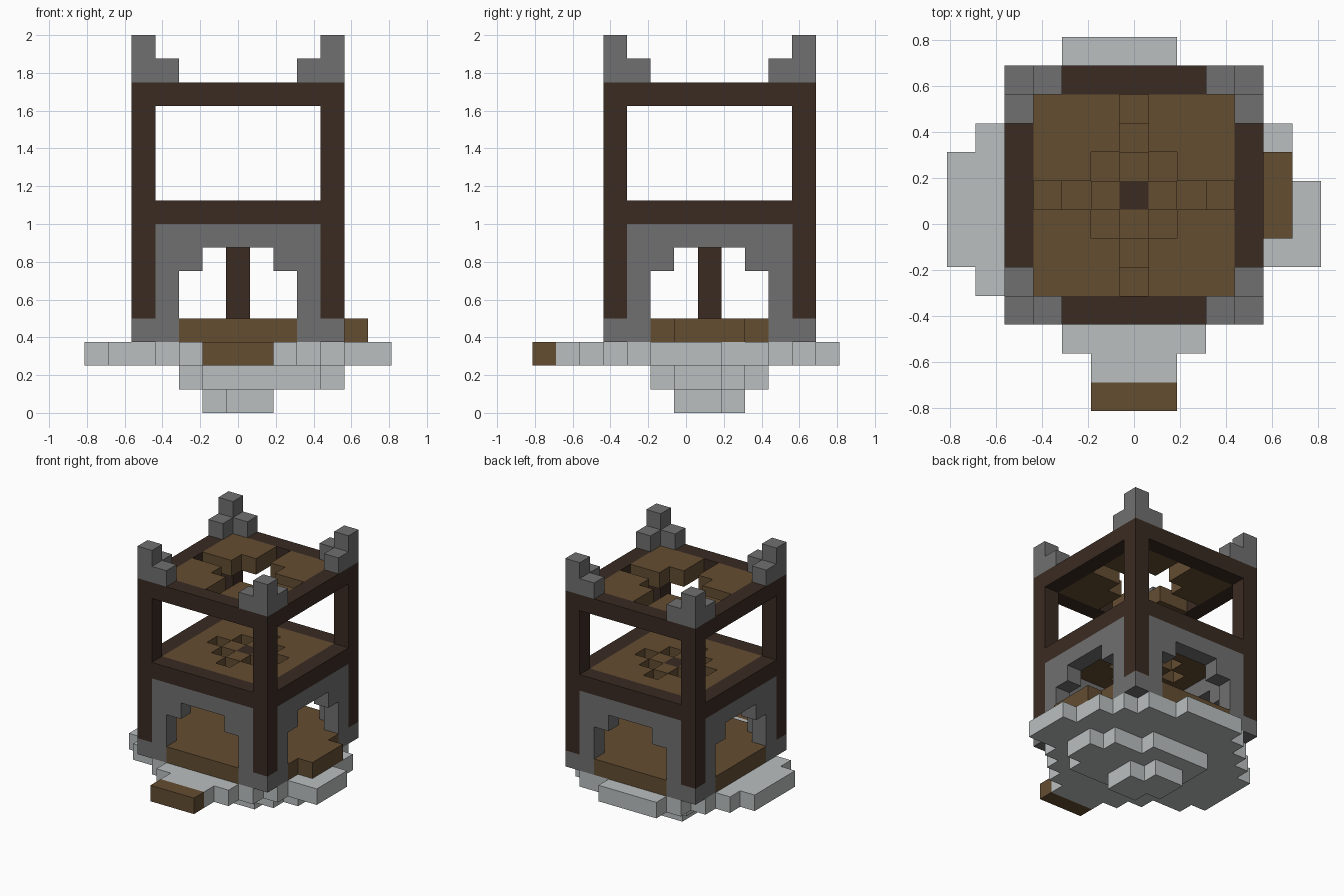
import bpy
import bmesh
from mathutils import Vector

if "Cube" in bpy.data.objects:
    bpy.data.objects.remove(bpy.data.objects["Cube"])

UNIT = 0.125
ORIGIN = Vector((-0.8125, -0.8125, 0))
CX, CY = 6, 7          # centre cell of the tower
cells = {}             # block position -> part name


def make_material(name, rgb):
    mat = bpy.data.materials.new(name)
    mat.use_nodes = True
    color = (*rgb, 1)
    mat.diffuse_color = color
    bsdf = mat.node_tree.nodes["Principled BSDF"]
    bsdf.inputs["Base Color"].default_value = color
    bsdf.inputs["Roughness"].default_value = 0.9
    return mat


pale = make_material("pale stone", (0.49, 0.52, 0.52))
grey = make_material("grey stone", (0.16, 0.16, 0.16))
dark = make_material("dark timber", (0.042, 0.024, 0.016))
plank = make_material("plank wood", (0.127, 0.074, 0.031))


def fill(part, xs, ys, zs):
    """Fill a box of blocks; part None carves the box away."""
    for x in range(*xs):
        for y in range(*ys):
            for z in range(*zs):
                if part:
                    cells[x, y, z] = part
                else:
                    cells.pop((x, y, z), None)


def around(part, us, vs, zs):
    """Fill a box given from the tower centre, in all eight mirrored places."""
    for u in range(*us):
        for v in range(*vs):
            for a, b in ((u, v), (v, u)):
                for sx in (-1, 1):
                    for sy in (-1, 1):
                        x, y = CX + sx * a, CY + sy * b
                        fill(part, (x, x + 1), (y, y + 1), zs)


# Stepped rock under the tower
fill("rock_base", (5, 8), (6, 9), (0, 1))
fill(None, (7, 8), (8, 9), (0, 1))
fill(None, (5, 6), (6, 7), (0, 1))
for xs, ys in (((5, 10), (5, 6)), ((4, 11), (6, 8)),
               ((4, 10), (8, 9)), ((4, 8), (9, 10))):
    fill("rock_base", xs, ys, (1, 2))

# Broad ledge with uneven outcrops on each side
for xs, ys in (((2, 11), (4, 11)), ((3, 10), (3, 12)), ((4, 8), (12, 13)),
               ((0, 1), (5, 9)), ((1, 2), (4, 10)), ((4, 9), (2, 3)),
               ((5, 8), (1, 2)), ((11, 12), (5, 10)), ((12, 13), (5, 8))):
    fill("rock_ledge", xs, ys, (2, 3))

# Plank steps at the front and the left side
fill("front_step", (5, 8), (0, 1), (2, 3))
fill("side_step", (11, 12), (6, 9), (3, 4))

# Ground floor with stone feet at the corners
around("ground_floor", (0, 5), (0, 5), (3, 4))
around("corner_feet", (4, 5), (3, 5), (3, 4))

# Lower walls with stepped arches
around("arch_walls", (4, 5), (0, 5), (4, 8))
around(None, (4, 5), (0, 3), (4, 6))
around(None, (4, 5), (0, 2), (6, 7))

# Timber frame
around("timber_frame", (4, 5), (4, 5), (4, 14))
for z in (8, 13):
    around("timber_frame", (4, 5), (0, 5), (z, z + 1))

# Upper deck with a star of openings round the central post
around("upper_deck", (0, 4), (0, 4), (8, 9))
around(None, (1, 2), (1, 2), (8, 9))
around(None, (2, 3), (0, 1), (8, 9))
around("centre_post", (0, 1), (0, 1), (4, 9))

# Four roof panels with the inner corner notched
around("roof_panels", (1, 4), (1, 4), (13, 14))
around(None, (1, 2), (1, 2), (13, 14))

# Corner battlements
around("battlements", (4, 5), (3, 5), (14, 15))
around("battlements", (4, 5), (4, 5), (15, 16))

materials = {
    "rock_base": pale, "rock_ledge": pale,
    "front_step": plank, "side_step": plank, "ground_floor": plank,
    "upper_deck": plank, "roof_panels": plank,
    "corner_feet": grey, "arch_walls": grey, "battlements": grey,
    "timber_frame": dark, "centre_post": dark,
}


def build(part, mat):
    """Skin the exposed sides of one part's blocks."""
    bm = bmesh.new()
    for cell in [c for c, name in cells.items() if name == part]:
        centre = Vector(cell) + Vector((0.5, 0.5, 0.5))
        for axis in range(3):
            for sign in (-1, 1):
                n = Vector((0, 0, 0))
                n[axis] = sign
                if tuple(int(a + b) for a, b in zip(cell, n)) in cells:
                    continue
                u = Vector((0, 0, 0))
                u[(axis + 1) % 3] = 0.5
                v = n.cross(u)
                mid = centre + n * 0.5
                corners = (mid - u - v, mid + u - v, mid + u + v, mid - u + v)
                bm.faces.new([bm.verts.new(ORIGIN + p * UNIT) for p in corners])
    bmesh.ops.remove_doubles(bm, verts=bm.verts, dist=0.001)
    bmesh.ops.dissolve_limit(bm, angle_limit=0.01, verts=bm.verts, edges=bm.edges)
    mesh = bpy.data.meshes.new(part)
    bm.to_mesh(mesh)
    bm.free()
    mesh.materials.append(mat)
    bpy.context.collection.objects.link(bpy.data.objects.new(part, mesh))


for part, mat in materials.items():
    build(part, mat)
